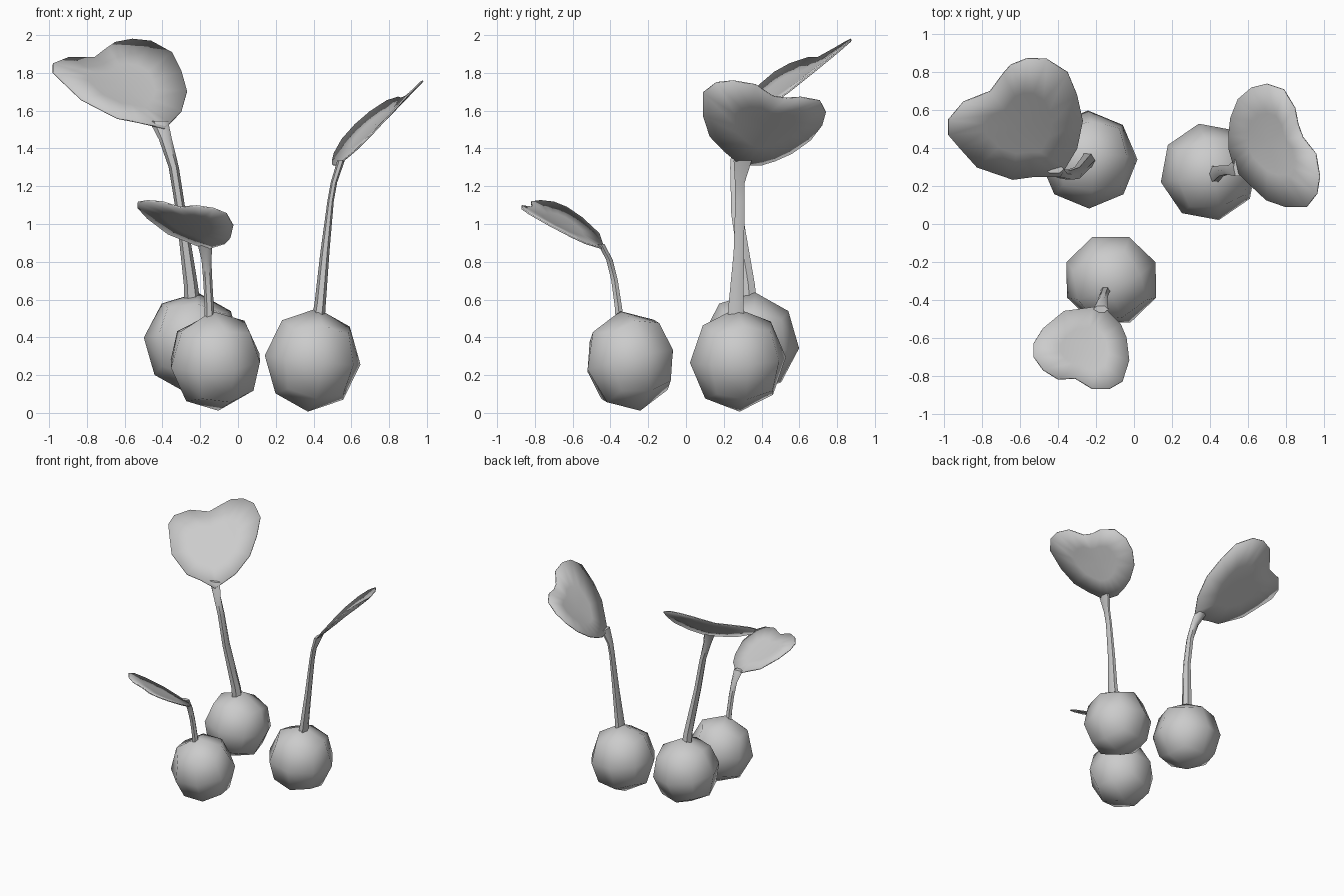
import bpy, bmesh, math
from mathutils import Vector, Euler

cube = bpy.data.objects.get("Cube")
if cube:
    bpy.data.objects.remove(cube)

grey = bpy.data.materials.new("light grey")
grey.use_nodes = True
colour = (0.6, 0.6, 0.6, 1)
grey.diffuse_color = colour
grey.node_tree.nodes["Principled BSDF"].inputs["Base Color"].default_value = colour


def finish(bm, name, angle):
    """Turn a bmesh into a smooth-shaded grey object."""
    bmesh.ops.recalc_face_normals(bm, faces=bm.faces)
    mesh = bpy.data.meshes.new(name)
    bm.to_mesh(mesh)
    bm.free()
    mesh.materials.append(grey)
    obj = bpy.data.objects.new(name, mesh)
    bpy.context.collection.objects.link(obj)
    bpy.ops.object.select_all(action='DESELECT')
    obj.select_set(True)
    bpy.context.view_layer.objects.active = obj
    bpy.ops.object.shade_smooth_by_angle(angle=math.radians(angle))
    return obj


def bulb(name, centre, radii, tilt):
    """Low-poly ball made from a rounded, once-divided cube."""
    bm = bmesh.new()
    bmesh.ops.create_cube(bm, size=2)
    bmesh.ops.subdivide_edges(bm, edges=bm.edges[:], cuts=1, use_grid_fill=True)
    turn = Euler([math.radians(a) for a in tilt]).to_matrix()
    for v in bm.verts:
        p = turn @ v.co.normalized()
        v.co = Vector(centre) + Vector([p[i] * radii[i] for i in range(3)])
    finish(bm, name, 60)


def stem(name, path, sides=6):
    """Tube through (x, y, z, x radius, y radius) stations."""
    bm = bmesh.new()
    rings = []
    for x, y, z, rx, ry in path:
        angles = [math.tau * i / sides for i in range(sides)]
        rings.append([bm.verts.new((x + rx * math.cos(a), y + ry * math.sin(a), z))
                      for a in angles])
    for low, high in zip(rings, rings[1:]):
        for i in range(sides):
            j = (i + 1) % sides
            bm.faces.new((low[i], low[j], high[j], high[i]))
    bm.faces.new(rings[0])
    bm.faces.new(rings[-1])
    finish(bm, name, 50)


def leaf(name, outline, base, notch, plane, cup):
    """Heart blade on a slanted plane, its sides curling up from the midrib."""
    base, notch = Vector(base), Vector(notch)
    rib = (notch - base).normalized()
    centre = base.lerp(notch, 0.55)
    height, slope_x, slope_y = plane

    def vert(p):
        d = rib.cross(p - base)
        return bm.verts.new((p.x, p.y, height + slope_x * p.x + slope_y * p.y + cup * d * d))

    bm = bmesh.new()
    edge = [Vector(p) for p in outline]
    outer = [vert(p) for p in edge]
    inner = [vert(centre.lerp(p, 0.5)) for p in edge]
    middle = vert(centre)
    for i in range(len(edge)):
        j = (i + 1) % len(edge)
        bm.faces.new((outer[i], outer[j], inner[j], inner[i]))
        bm.faces.new((inner[i], inner[j], middle))
    obj = finish(bm, name, 40)
    thick = obj.modifiers.new("thickness", 'SOLIDIFY')
    thick.thickness = 0.008
    thick.offset = 0


# Tall plant at the back right
bulb("tall_bulb", (-.24, .34, .37), (.26, .26, .27), (-6, 6, 0))
stem("tall_stem", [(-.24, .34, .55, .045, .045), (-.25, .33, .68, .037, .04),
                   (-.3, .27, 1.05, .026, .035), (-.34, .26, 1.3, .027, .03),
                   (-.385, .265, 1.45, .035, .025), (-.42, .29, 1.545, .05, .025)])
leaf("tall_leaf", [(-.98, .47), (-.98, .55), (-.9, .645), (-.76, .7), (-.69, .795),
                   (-.65, .84), (-.56, .875), (-.46, .87), (-.35, .8), (-.3, .68),
                   (-.27, .545), (-.3, .4), (-.36, .3), (-.39, .25), (-.53, .25),
                   (-.64, .235), (-.83, .3), (-.92, .4)],
     (-.41, .28), (-.76, .7), (1.26, -.205, .665), .3)

# Short plant at the front
bulb("short_bulb", (-.12, -.295, .275), (.255, .25, .27), (10, -8, 22))
stem("short_stem", [(-.15, -.35, .48, .028, .025), (-.152, -.358, .56, .024, .022),
                    (-.16, -.378, .7, .024, .02), (-.167, -.405, .81, .026, .02),
                    (-.175, -.45, .895, .04, .02)])
leaf("short_leaf", [(-.53, -.63), (-.53, -.7), (-.48, -.77), (-.4, -.82), (-.31, -.815),
                    (-.22, -.87), (-.13, -.87), (-.06, -.83), (-.025, -.72), (-.04, -.6),
                    (-.07, -.53), (-.13, -.47), (-.16, -.43), (-.22, -.44), (-.37, -.46),
                    (-.48, -.55)],
     (-.17, -.45), (-.31, -.815), (.62, -.258, -.477), .4)

# Middle-height plant at the back left
bulb("middle_bulb", (.395, .275, .28), (.26, .26, .275), (3, 5, 12))
stem("middle_stem", [(.425, .265, .5, .035, .05), (.435, .265, .58, .03, .045),
                     (.46, .28, .85, .024, .032), (.49, .285, 1.12, .017, .028),
                     (.508, .285, 1.22, .017, .03), (.545, .3, 1.335, .02, .055)])
leaf("middle_leaf", [(.5, .4), (.5, .47), (.51, .56), (.55, .66), (.62, .72), (.7, .74),
                     (.79, .71), (.85, .61), (.865, .53), (.89, .46), (.96, .37),
                     (.98, .25), (.965, .16), (.91, .09), (.8, .09), (.7, .125),
                     (.62, .2), (.55, .27), (.52, .33)],
     (.53, .31), (.865, .53), (.775, .907, .201), .5)
